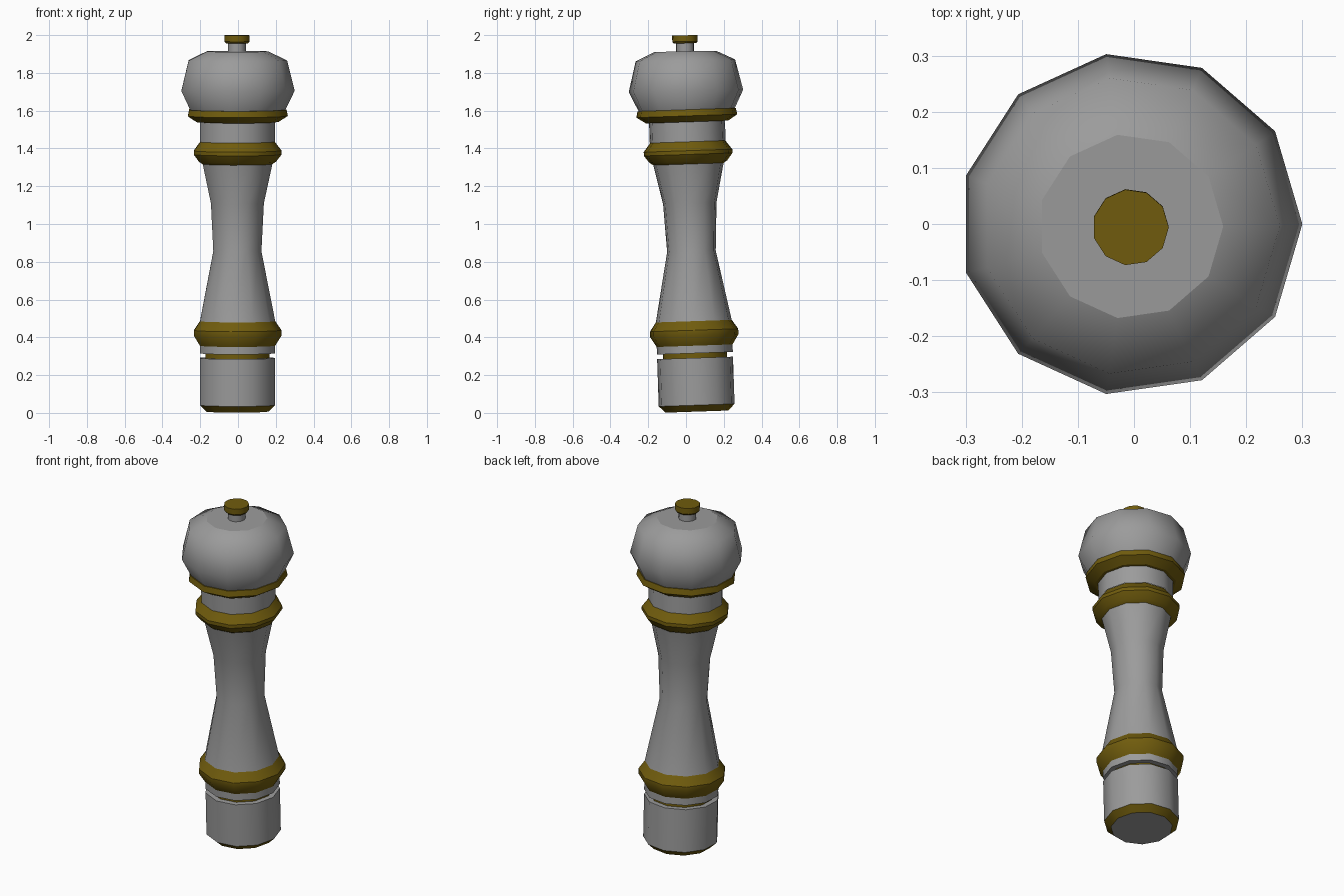
import bpy, bmesh, math
from mathutils import Matrix, Vector

if "Cube" in bpy.data.objects:
    bpy.data.objects.remove(bpy.data.objects["Cube"])

SIDES = 11
PIVOT = Vector((-0.006, 0, 1.7))


def material(name, colour):
    m = bpy.data.materials.new(name)
    m.diffuse_color = (*colour, 1)
    m.use_nodes = True
    m.node_tree.nodes["Principled BSDF"].inputs["Base Color"].default_value = m.diffuse_color
    return m


brass = material("brass", (0.163, 0.107, 0.004))
grey = material("grey", (0.33, 0.33, 0.33))


def lathe(name, profile, mat=grey, tilt=0.034, cap_bottom=False, cap_top=False, angle=33):
    """Turn a (radius, height) profile into an 11-sided part, leaning slightly."""
    bm = bmesh.new()
    rings = []
    for r, z in profile:
        rings.append([bm.verts.new((r * math.cos(2 * math.pi * i / SIDES),
                                    r * math.sin(2 * math.pi * i / SIDES),
                                    z - PIVOT.z)) for i in range(SIDES)])
    for a, b in zip(rings, rings[1:]):
        for i in range(SIDES):
            j = (i + 1) % SIDES
            bm.faces.new((a[i], a[j], b[j], b[i]))
    if cap_bottom:
        bm.faces.new(rings[0][::-1])
    if cap_top:
        bm.faces.new(rings[-1])
    bm.transform(Matrix.Translation(PIVOT) @ Matrix.Rotation(tilt, 4, 'X'))
    me = bpy.data.meshes.new(name)
    bm.to_mesh(me)
    bm.free()
    ob = bpy.data.objects.new(name, me)
    bpy.context.collection.objects.link(ob)
    me.materials.append(mat)
    bpy.ops.object.select_all(action='DESELECT')
    ob.select_set(True)
    bpy.context.view_layer.objects.active = ob
    bpy.ops.object.shade_smooth_by_angle(angle=math.radians(angle))
    # End caps stay flat
    for p in me.polygons:
        if len(p.vertices) == SIDES:
            p.use_smooth = False
    return ob


# Base: underside, brass foot, drum, recessed groove and collar
lathe("underside", [(0.14, 0.006), (0.167, 0.006)], cap_bottom=True)
lathe("foot_rim", [(0.167, 0.006), (0.203, 0.04)], brass)
lathe("base_drum", [(0.203, 0.04), (0.203, 0.29), (0.172, 0.29)])
lathe("groove", [(0.172, 0.29), (0.172, 0.315)], brass)
lathe("base_collar", [(0.172, 0.315), (0.203, 0.315), (0.203, 0.355)])
lathe("lower_ring", [(0.203, 0.355), (0.236, 0.408), (0.236, 0.437), (0.203, 0.485)], brass)

# Waisted body and upper rings
lathe("body", [(0.203, 0.485), (0.13, 0.855), (0.143, 1.11), (0.188, 1.317)])
lathe("upper_ring", [(0.188, 1.317), (0.208, 1.33), (0.237, 1.368),
                     (0.237, 1.388), (0.201, 1.435)], brass)
lathe("neck", [(0.203, 1.435), (0.203, 1.54)])
lathe("head_ring", [(0.203, 1.54), (0.22, 1.54), (0.27, 1.572),
                    (0.263, 1.605), (0.25, 1.605)], brass)

# Head, stem and knob
lathe("head", [(0.255, 1.60), (0.306, 1.705), (0.266, 1.866), (0.165, 1.914)],
      tilt=0.02, cap_top=True, angle=60)
lathe("stem", [(0.048, 1.91), (0.048, 1.96)], tilt=0.02)
lathe("knob", [(0.048, 1.957), (0.06, 1.957), (0.068, 1.966), (0.068, 1.999)], brass,
      tilt=0.02, cap_top=True)
